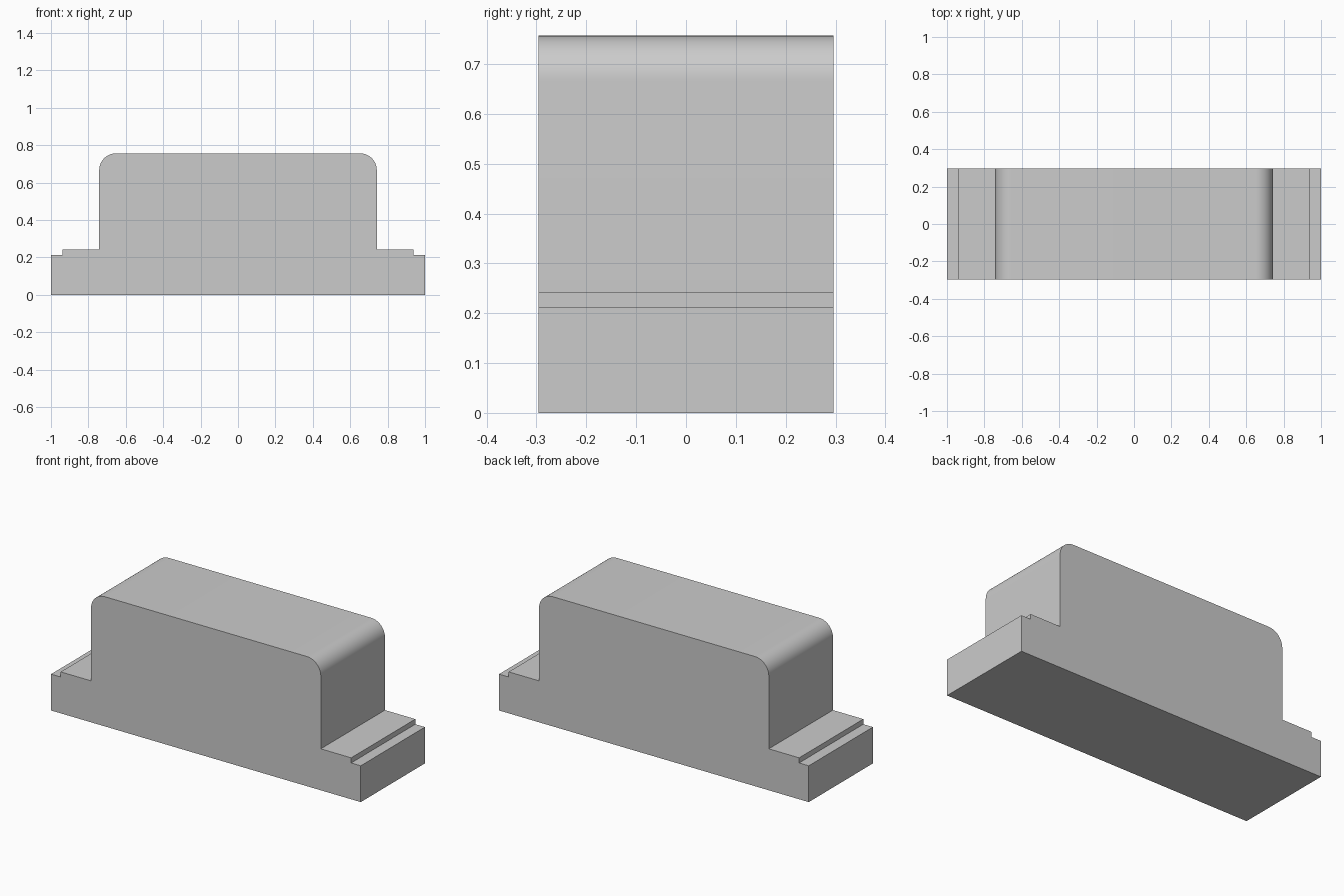
import bpy
import bmesh
from math import sin, cos, pi, radians
from mathutils import Vector

cube = bpy.data.objects.get("Cube")
if cube:
    bpy.data.objects.remove(cube, do_unlink=True)

DEPTH = 0.592
TOP = 0.757
HALF_BLOCK = 0.742
RADIUS = 0.09
ARC_STEPS = 12

# Plain grey material
grey = bpy.data.materials.new("light grey")
grey.use_nodes = True
colour = (0.6, 0.6, 0.6, 1)
grey.diffuse_color = colour
grey.node_tree.nodes["Principled BSDF"].inputs["Base Color"].default_value = colour

# Right half of the outline: stepped foot, upright wall, rounded shoulder
half = [(1, 0), (1, 0.212), (0.938, 0.212), (0.938, 0.242), (HALF_BLOCK, 0.242)]
for i in range(ARC_STEPS + 1):
    a = pi / 2 * i / ARC_STEPS
    half.append((HALF_BLOCK - RADIUS + RADIUS * cos(a), TOP - RADIUS + RADIUS * sin(a)))

# Mirror the outline and extrude it through the depth
outline = half + [(-x, z) for x, z in reversed(half)]
bm = bmesh.new()
front = bm.faces.new([bm.verts.new((x, -DEPTH / 2, z)) for x, z in outline])
result = bmesh.ops.extrude_face_region(bm, geom=[front], use_keep_orig=True)
moved = [v for v in result["geom"] if isinstance(v, bmesh.types.BMVert)]
bmesh.ops.translate(bm, verts=moved, vec=Vector((0, DEPTH, 0)))
bmesh.ops.recalc_face_normals(bm, faces=bm.faces)

mesh = bpy.data.meshes.new("stepped_block")
bm.to_mesh(mesh)
bm.free()
mesh.materials.append(grey)
block = bpy.data.objects.new("stepped_block", mesh)
bpy.context.collection.objects.link(block)

# Smooth the shoulders, keep the corners sharp
bpy.ops.object.select_all(action="DESELECT")
block.select_set(True)
bpy.context.view_layer.objects.active = block
bpy.ops.object.shade_smooth_by_angle(angle=radians(30))
